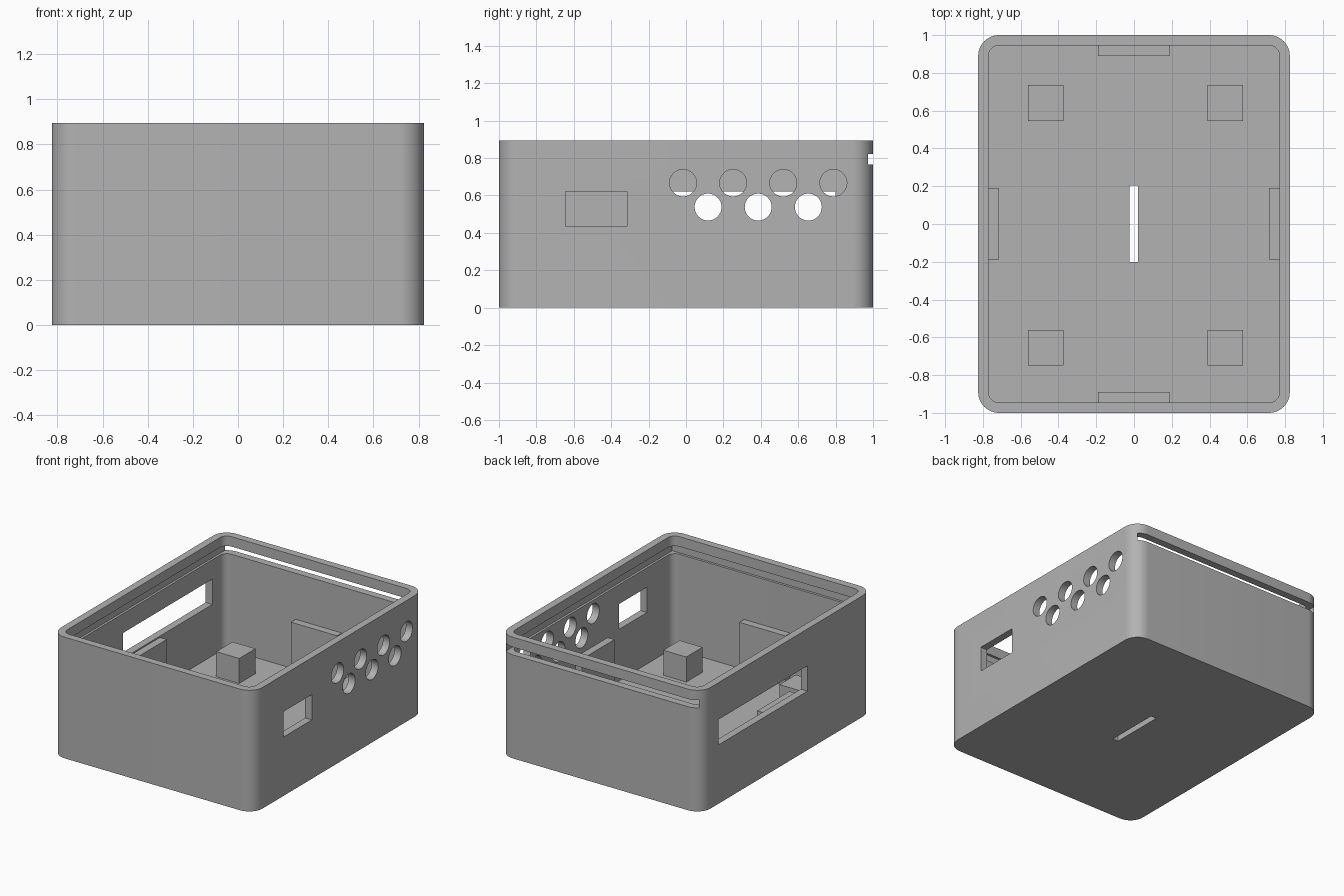
import bpy, bmesh, math
from mathutils import Matrix, Vector

cube = bpy.data.objects.get("Cube")
if cube:
    bpy.data.objects.remove(cube, do_unlink=True)

grey = bpy.data.materials.new("plain grey")
grey.use_nodes = True
colour = (0.45, 0.45, 0.45, 1)
grey.diffuse_color = colour
grey.node_tree.nodes["Principled BSDF"].inputs["Base Color"].default_value = colour


def make_object(name, bm):
    bmesh.ops.recalc_face_normals(bm, faces=bm.faces)
    mesh = bpy.data.meshes.new(name)
    bm.to_mesh(mesh)
    bm.free()
    mesh.materials.append(grey)
    ob = bpy.data.objects.new(name, mesh)
    bpy.context.collection.objects.link(ob)
    return ob


def box(name, low, high):
    low, high = Vector(low), Vector(high)
    bm = bmesh.new()
    bmesh.ops.create_cube(bm, size=1, matrix=Matrix.Translation((low + high) / 2)
                          @ Matrix.Diagonal((*(high - low), 1)))
    return make_object(name, bm)


def rounded_prism(name, half_x, half_y, radius, bottom, top, steps=12):
    bm = bmesh.new()
    ring = []
    for corner, (sx, sy) in enumerate([(1, 1), (-1, 1), (-1, -1), (1, -1)]):
        for i in range(steps + 1):
            a = math.pi / 2 * (corner + i / steps)
            ring.append(bm.verts.new((sx * (half_x - radius) + radius * math.cos(a),
                                      sy * (half_y - radius) + radius * math.sin(a), bottom)))
    base = bm.faces.new(ring)
    result = bmesh.ops.extrude_face_region(bm, geom=[base])
    moved = [v for v in result["geom"] if isinstance(v, bmesh.types.BMVert)]
    bmesh.ops.translate(bm, verts=moved, vec=(0, 0, top - bottom))
    return make_object(name, bm)


def cut(target, cutter):
    cutter.hide_render = True
    mod = target.modifiers.new("cut", "BOOLEAN")
    mod.operation = "DIFFERENCE"
    mod.solver = "EXACT"
    mod.object = cutter
    bpy.context.view_layer.objects.active = target
    bpy.ops.object.modifier_apply(modifier=mod.name)
    bpy.data.objects.remove(cutter, do_unlink=True)


# Hollow case with rounded corners
HX, HY, HEIGHT, WALL = 0.825, 1.0, 0.895, 0.055
case = rounded_prism("case", HX, HY, 0.11, 0, HEIGHT)
cut(case, rounded_prism("cavity", HX - WALL, HY - WALL, 0.055, WALL, HEIGHT + 0.1))

# Sliding lid groove, open at the back
cut(case, box("lid_groove", (-0.787, -0.963, 0.765), (0.787, 1.1, 0.822)))

# Openings in the left wall, right wall and floor
cut(case, box("port", (0.7, -0.645, 0.435), (0.9, -0.315, 0.622)))
cut(case, box("long_window", (-0.9, -0.24, 0.435), (-0.7, 0.8, 0.622)))
cut(case, box("floor_slot", (-0.025, -0.2, -0.1), (0.02, 0.205, 0.1)))

# Two staggered rows of round holes in the left wall
for i in range(7):
    bm = bmesh.new()
    place = Matrix.Translation((0.8, -0.016 + 0.134 * i, 0.538 if i % 2 else 0.667))
    bmesh.ops.create_cone(bm, cap_ends=True, segments=40, radius1=0.072, radius2=0.072,
                          depth=0.2, matrix=place @ Matrix.Rotation(math.pi / 2, 4, "Y"))
    cut(case, make_object("round_hole", bm))

bpy.ops.object.select_all(action="DESELECT")
case.select_set(True)
bpy.context.view_layer.objects.active = case
bpy.ops.object.shade_smooth_by_angle(angle=math.radians(30))

# Four mounting posts on the floor
for side, x in (("right", -0.56), ("left", 0.39)):
    for end, y in (("front", -0.75), ("back", 0.545)):
        box(f"{end}_{side}_post", (x, y, WALL - 0.01), (x + 0.188, y + 0.19, 0.24))

# Upright support plates at the middle of each wall
IX, IY, PLATE = HX - WALL, HY - WALL, 0.055
for name, s in (("left", 1), ("right", -1)):
    xs = sorted((s * (IX - PLATE), s * (IX + 0.01)))
    box(f"{name}_support", (xs[0], -0.187, WALL - 0.01), (xs[1], 0.19, 0.425))
for name, s in (("back", 1), ("front", -1)):
    ys = sorted((s * (IY - PLATE), s * (IY + 0.01)))
    box(f"{name}_support", (-0.19, ys[0], WALL - 0.01), (0.187, ys[1], 0.425))
